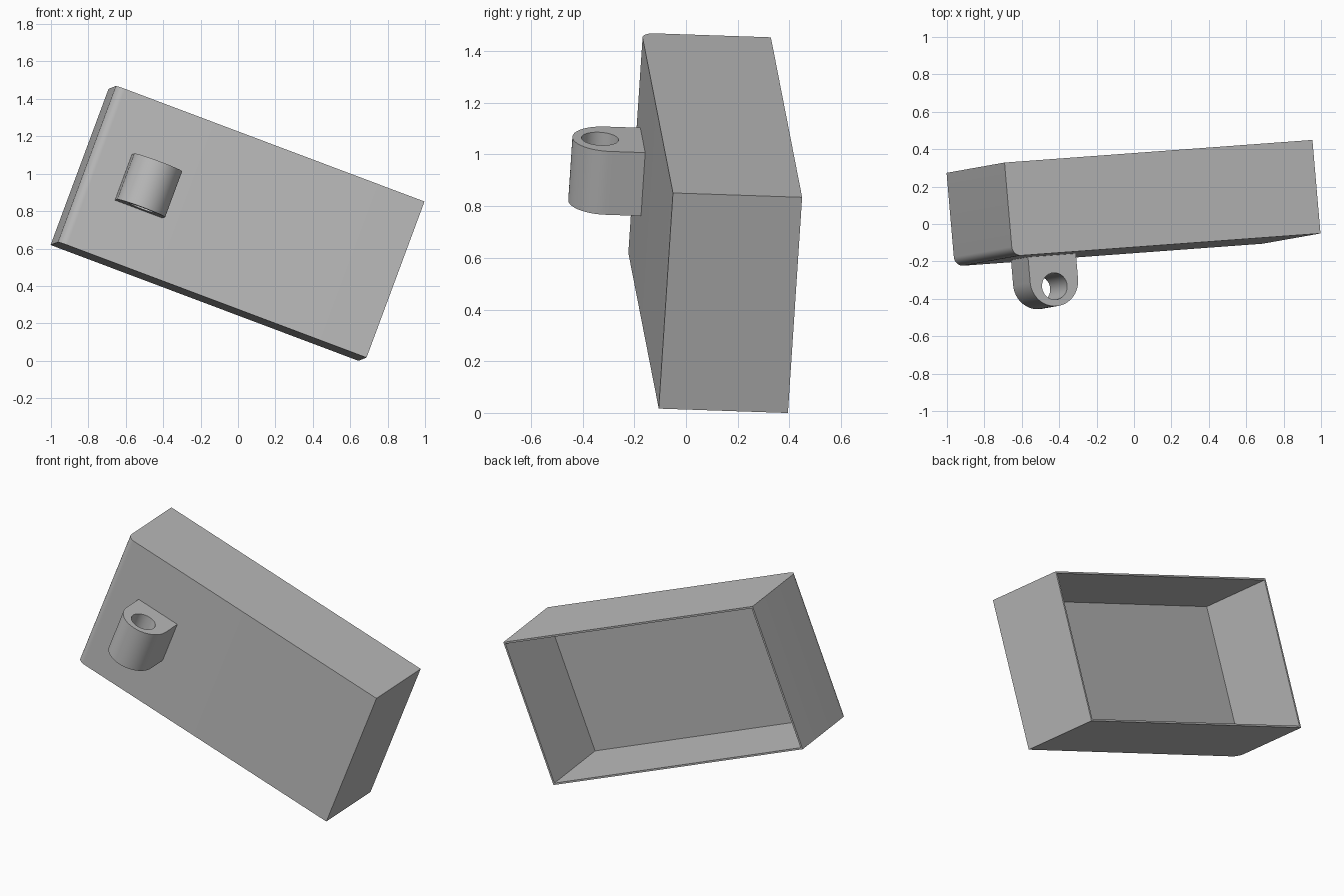
import bpy, bmesh
from math import pi, cos, sin
from mathutils import Matrix, Vector

old = bpy.data.objects.get("Cube")
if old:
    bpy.data.objects.remove(old, do_unlink=True)

grey = bpy.data.materials.new("plain grey")
grey.use_nodes = True
colour = (0.5, 0.5, 0.5, 1)
grey.diffuse_color = colour
grey.node_tree.nodes["Principled BSDF"].inputs["Base Color"].default_value = colour

# Tilted frame: local x = length, y = depth, z = height
height_axis = Vector((0.3475, 0.0617, 0.936)).normalized()
length_axis = Vector((0.936, 0.069, -0.346))
length_axis = (length_axis - height_axis * length_axis.dot(height_axis)).normalized()
depth_axis = height_axis.cross(length_axis)
FRAME = Matrix((length_axis, depth_axis, height_axis)).transposed().to_4x4()
FRAME.translation = (-0.0025, 0.1115, 0.735)

HL, HD, HH = 0.8815, 0.251, 0.446   # half sizes of the case
WALL, FRONT, ROUND = 0.011, 0.04, 0.05


def arc(cx, cy, r, start, end, steps):
    angles = [start + (end - start) * i / steps for i in range(steps + 1)]
    return [(cx + r * cos(a), cy + r * sin(a)) for a in angles]


def prism(name, profile, half_height):
    """Extrude a length/depth profile along the height."""
    bm = bmesh.new()
    base = bm.faces.new([bm.verts.new((x, y, -half_height)) for x, y in profile])
    top = bmesh.ops.extrude_face_region(bm, geom=[base])["geom"]
    bmesh.ops.translate(bm, vec=(0, 0, 2 * half_height),
                        verts=[v for v in top if isinstance(v, bmesh.types.BMVert)])
    bmesh.ops.recalc_face_normals(bm, faces=bm.faces)
    mesh = bpy.data.meshes.new(name)
    bm.to_mesh(mesh)
    bm.free()
    mesh.materials.append(grey)
    ob = bpy.data.objects.new(name, mesh)
    bpy.context.collection.objects.link(ob)
    ob.matrix_world = FRAME
    return ob


def select(ob):
    bpy.ops.object.select_all(action='DESELECT')
    ob.select_set(True)
    bpy.context.view_layer.objects.active = ob


def cut(ob, cutter):
    cutter.hide_render = True
    mod = ob.modifiers.new("cut", 'BOOLEAN')
    mod.operation = 'DIFFERENCE'
    mod.solver = 'EXACT'
    mod.object = cutter
    select(ob)
    bpy.ops.object.modifier_apply(modifier=mod.name)
    bpy.data.objects.remove(cutter, do_unlink=True)
    bpy.ops.object.shade_smooth_by_angle(angle=pi / 6)


# Case: one rounded front edge, hollow and open at the back
outline = arc(-HL + ROUND, -HD + ROUND, ROUND, pi, 1.5 * pi, 10)
outline += [(HL, -HD), (HL, HD), (-HL, HD)]
case = prism("open_back_case", outline, HH)
il, front = HL - WALL, -HD + FRONT
hollow = [(-il, front), (il, front), (il, HD + 0.1), (-il, HD + 0.1)]
cut(case, prism("case_cutter", hollow, HH - WALL))

# Lug: round-nosed block on the front with a through hole
LX, R = -0.539, 0.137
nose = arc(LX, -0.387, R, pi, 2 * pi, 32)
nose += [(LX + R, -HD + 0.01), (LX - R, -HD + 0.01)]
lug = prism("front_lug", nose, 0.131)
hole = arc(LX, -0.417, 0.072, 0, 2 * pi, 32)[:-1]
cut(lug, prism("hole_cutter", hole, 0.3))
